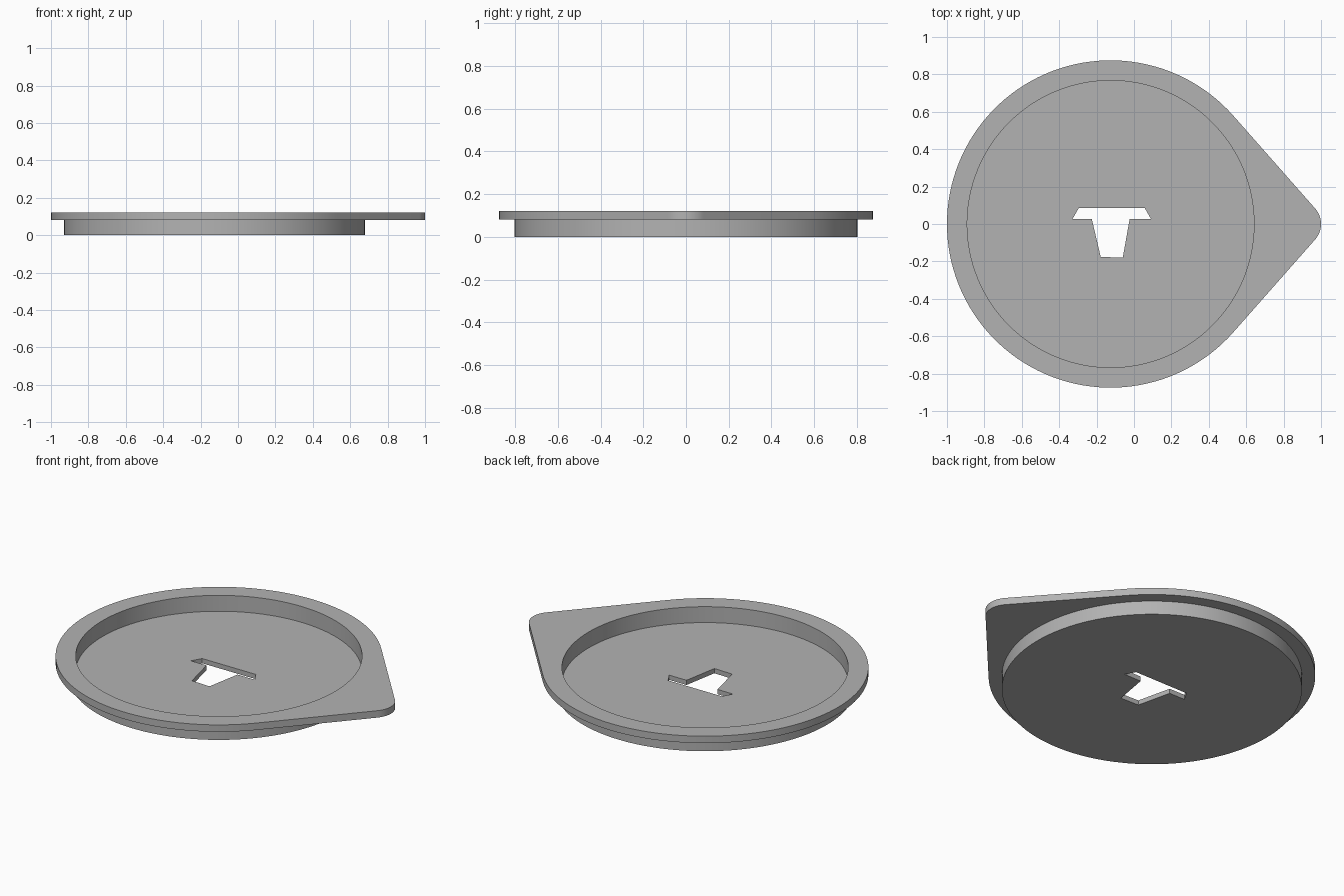
import bpy, bmesh, math

cube = bpy.data.objects.get("Cube")
if cube:
    bpy.data.objects.remove(cube, do_unlink=True)

CX = -0.125                       # centre of the round dish
RIM, WALL, RECESS, TIP = 0.875, 0.804, 0.767, 0.125
FLOOR, LEDGE, TOP = 0.028, 0.081, 0.122

grey = bpy.data.materials.new("light grey")
grey.use_nodes = True
colour = (0.45, 0.45, 0.45, 1)
grey.diffuse_color = colour
grey.node_tree.nodes["Principled BSDF"].inputs["Base Color"].default_value = colour


def arc(x, radius, start, end, steps):
    angles = [start + (end - start) * i / steps for i in range(steps + 1)]
    return [(x + radius * math.cos(a), radius * math.sin(a)) for a in angles]


def circle(radius):
    return arc(CX, radius, 0, math.tau, 128)[:-1]


# Rim outline: a large arc and a small tip arc joined by tangent lines
tip_x = 1 - TIP
tangent = math.acos((RIM - TIP) / (tip_x - CX))
outline = (arc(CX, RIM, tangent, math.tau - tangent, 100)
           + arc(tip_x, TIP, -tangent, tangent, 16))

# Tapered slot through the floor
slot = [(-0.295, 0.086), (0.057, 0.086), (0.09, 0.028), (-0.023, 0.028),
        (-0.06, -0.18), (-0.178, -0.176), (-0.226, 0.028), (-0.328, 0.028)]

bm = bmesh.new()


def loop(points, z):
    verts = [bm.verts.new((x, y, z)) for x, y in points]
    return [bm.edges.new((v, verts[i - 1])) for i, v in enumerate(verts)]


def side(lower, upper):
    bmesh.ops.bridge_loops(bm, edges=lower + upper)


def flat(outer, inner):
    bmesh.ops.triangle_fill(bm, edges=outer + inner, use_beauty=True)


wall_low, wall_high = loop(circle(WALL), 0), loop(circle(WALL), LEDGE)
rim_low, rim_high = loop(outline, LEDGE), loop(outline, TOP)
recess_low, recess_high = loop(circle(RECESS), FLOOR), loop(circle(RECESS), TOP)
slot_low, slot_high = loop(slot, 0), loop(slot, FLOOR)

# Upright surfaces
side(wall_low, wall_high)
side(rim_low, rim_high)
side(recess_low, recess_high)
side(slot_low, slot_high)

# Level surfaces: underside, ledge, rim top, dish floor
flat(wall_low, slot_low)
flat(rim_low, wall_high)
flat(rim_high, recess_high)
flat(recess_low, slot_high)

bmesh.ops.recalc_face_normals(bm, faces=bm.faces)
mesh = bpy.data.meshes.new("dish_lid")
bm.to_mesh(mesh)
bm.free()
mesh.materials.append(grey)

lid = bpy.data.objects.new("dish_lid", mesh)
bpy.context.collection.objects.link(lid)
bpy.ops.object.select_all(action="DESELECT")
lid.select_set(True)
bpy.context.view_layer.objects.active = lid
bpy.ops.object.shade_smooth_by_angle(angle=math.radians(30))
